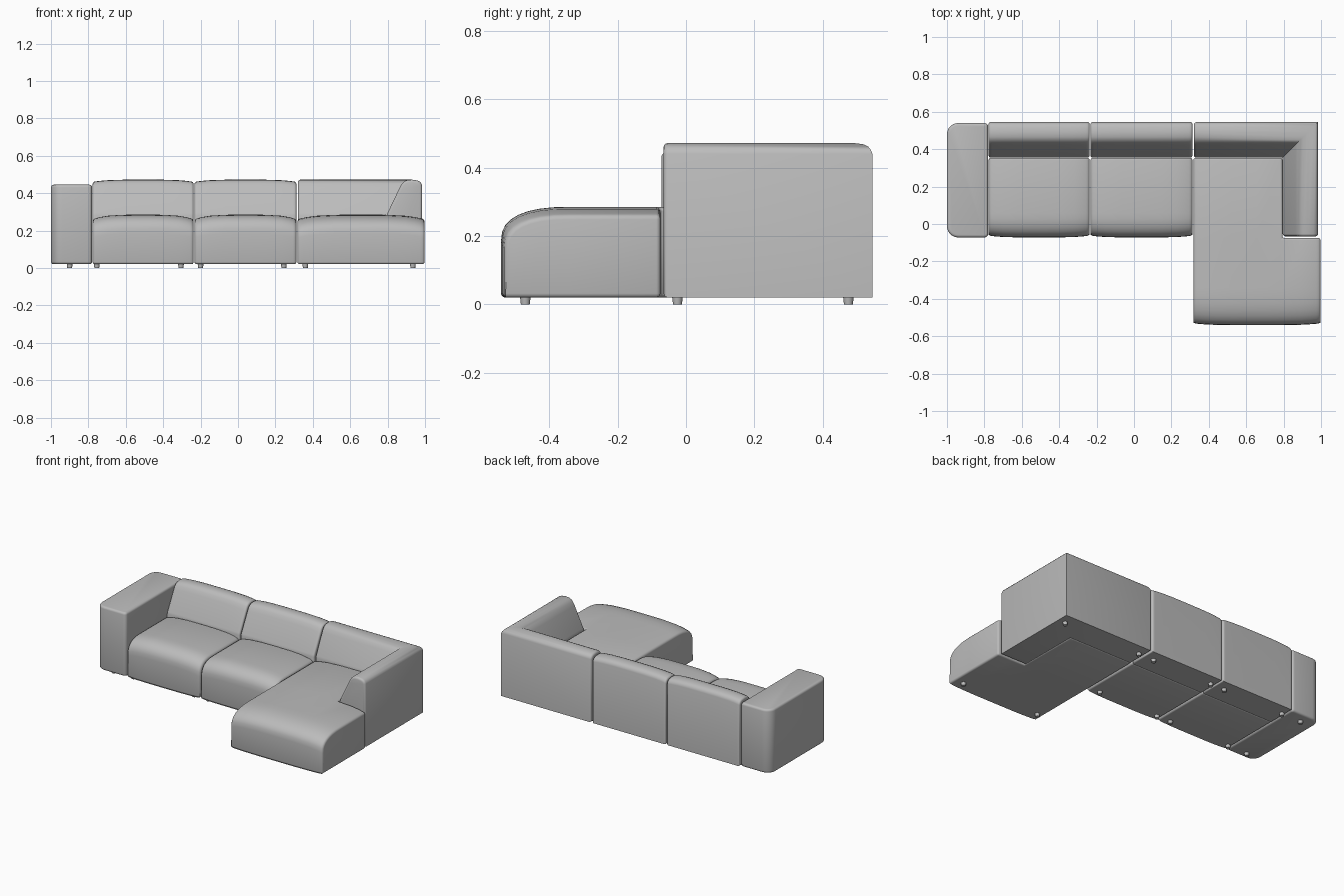
import bpy, bmesh, math
from mathutils import Vector

cube = bpy.data.objects.get("Cube")
if cube:
    bpy.data.objects.remove(cube)

fabric = bpy.data.materials.new("grey_fabric")
fabric.use_nodes = True
GREY = (0.5, 0.5, 0.5, 1)
fabric.diffuse_color = GREY
fabric.node_tree.nodes["Principled BSDF"].inputs["Base Color"].default_value = GREY

BOTTOM, SEAT_TOP = 0.02, 0.285
BACK_Y, SIDE_X = 0.545, 0.985
STEPS = [-1, -0.93, -0.85, -0.7, -0.4, 0, 0.4, 0.7, 0.85, 0.93, 1]
parts = []


def finish(name, bm, edges=None, width=0.012):
    """Round the given edges (or all sharp ones) and make the object."""
    bmesh.ops.recalc_face_normals(bm, faces=bm.faces)
    if edges is None:
        edges = [e for e in bm.edges if e.is_manifold and e.calc_face_angle() > 0.8]
    if width:
        bmesh.ops.bevel(bm, geom=edges, offset=width, segments=3, profile=0.5,
                        affect='EDGES', clamp_overlap=False)
    mesh = bpy.data.meshes.new(name)
    bm.to_mesh(mesh)
    bm.free()
    mesh.materials.append(fabric)
    ob = bpy.data.objects.new(name, mesh)
    bpy.context.collection.objects.link(ob)
    parts.append(ob)
    return ob


def seat(name, x0, x1, y0, y1, radius, notch_y=None):
    """Crowned cushion with a soft front; an optional notch holds the side rest."""
    xm, half = (x0 + x1) / 2, (x1 - x0) / 2
    ys = [y0 + radius * (i / 8) ** 2 for i in range(9)]
    ys += [y1] if notch_y is None else [notch_y, y1]
    bm = bmesh.new()
    top, low = {}, {}
    for i, t in enumerate(STEPS):
        for j, y in enumerate(ys):
            s = min(1, (y - y0) / radius)
            z = SEAT_TOP - 0.025 * t ** 4
            z -= 0.1 * (1 - (1 - (1 - s) ** 2.5) ** 0.4)
            yy = y + 0.01 * t ** 4 * (1 - s)
            top[i, j] = bm.verts.new((xm + half * t, yy, z))
            low[i, j] = bm.verts.new((xm + half * t, yy, BOTTOM))
    cells = {(i, j) for i in range(len(STEPS) - 1) for j in range(len(ys) - 1)
             if notch_y is None or STEPS[i] < 0.39 or ys[j] < notch_y - 0.001}
    for i, j in cells:
        ring = [(i, j), (i + 1, j), (i + 1, j + 1), (i, j + 1)]
        bm.faces.new([top[k] for k in ring])
        bm.faces.new([low[k] for k in reversed(ring)])
        near = [(i, j - 1), (i + 1, j), (i, j + 1), (i - 1, j)]
        for k, n in enumerate(near):
            if n not in cells:
                a, b = ring[k], ring[(k + 1) % 4]
                bm.faces.new([low[a], low[b], top[b], top[a]])
    loose = [v for v in bm.verts if not v.link_faces]
    bmesh.ops.delete(bm, geom=loose, context='VERTS')
    finish(name, bm)


# Backrest section: depth from the outer face, height
BACK = [(0, BOTTOM), (0, 0.44), (0.004, 0.451), (0.012, 0.461), (0.026, 0.468),
        (0.055, 0.472), (0.08, 0.47), (0.096, 0.463), (0.109, 0.45), (0.122, 0.427),
        (0.185, 0.295), (0.19, 0.28), (0.19, BOTTOM)]


def skin(name, sections, width):
    """Join matching sections into a closed body with rounded ends."""
    bm = bmesh.new()
    rings = [[bm.verts.new(p) for p in s] for s in sections]
    count = len(rings[0])
    for a, b in zip(rings, rings[1:]):
        for k in range(count):
            n = (k + 1) % count
            bm.faces.new([a[k], a[n], b[n], b[k]])
    caps = [bm.faces.new(rings[0]), bm.faces.new(rings[-1])]
    edges = [e for c in caps for e in c.edges]
    finish(name, bm, edges, width)


def backrest(name, x0, x1):
    xm, half = (x0 + x1) / 2, (x1 - x0) / 2
    skin(name, [[(xm + half * t, BACK_Y - d, z - 0.012 * t ** 4 * (z > 0.4))
                 for d, z in BACK] for t in STEPS], 0.01)


def armrest(name, x0, x1, y0, y1, height):
    """Upright block with large outer and small inner corners."""
    bm = bmesh.new()
    outline = []
    for cx, cy, r, start in ((x0, y0, 0.06, 180), (x1, y0, 0.02, 270),
                             (x1, y1, 0.02, 0), (x0, y1, 0.06, 90)):
        px = cx + (r if cx == x0 else -r)
        py = cy + (r if cy == y0 else -r)
        for k in range(7):
            a = math.radians(start + 15 * k)
            outline.append((px + r * math.cos(a), py + r * math.sin(a)))
    low = [bm.verts.new((x, y, BOTTOM)) for x, y in outline]
    top = [bm.verts.new((x, y, height)) for x, y in outline]
    bm.faces.new(low)
    bm.faces.new(top)
    for k in range(len(low)):
        n = (k + 1) % len(low)
        bm.faces.new([low[k], low[n], top[n], top[k]])
    finish(name, bm, width=0.014)


# Modules, from the armrest to the chaise
armrest("right_armrest", -1.0, -0.78, -0.072, 0.54, 0.445)
for label, x0, x1 in (("right", -0.777, -0.238), ("middle", -0.232, 0.312)):
    seat(label + "_seat", x0, x1, -0.072, 0.354, 0.13)
    backrest(label + "_backrest", x0, x1)
seat("chaise_seat", 0.318, 0.997, -0.541, 0.354, 0.2, notch_y=-0.075)

# Mitred corner backrest that turns into the left side rest
skin("corner_backrest",
     [[(0.32, BACK_Y - d, z) for d, z in BACK],
      [(SIDE_X - d, BACK_Y - d, z) for d, z in BACK],
      [(SIDE_X - d, -0.066, z) for d, z in BACK]], 0.014)

# Feet
feet = [(x, y) for x in (-0.9, -0.755, -0.305, -0.2, 0.245) for y in (-0.025, 0.475)]
feet += [(x, y) for x in (0.36, 0.935) for y in (-0.47, 0.475)]
for n, (x, y) in enumerate(feet):
    bm = bmesh.new()
    bmesh.ops.create_cone(bm, cap_ends=True, segments=16, radius1=0.013,
                          radius2=0.016, depth=0.026)
    bmesh.ops.translate(bm, verts=bm.verts, vec=Vector((x, y, 0.013)))
    finish("foot_%d" % (n + 1), bm, width=0)

# Smooth shading with sharp creases kept
bpy.ops.object.select_all(action='DESELECT')
for ob in parts:
    ob.select_set(True)
bpy.context.view_layer.objects.active = parts[0]
bpy.ops.object.shade_smooth_by_angle(angle=math.radians(40))
